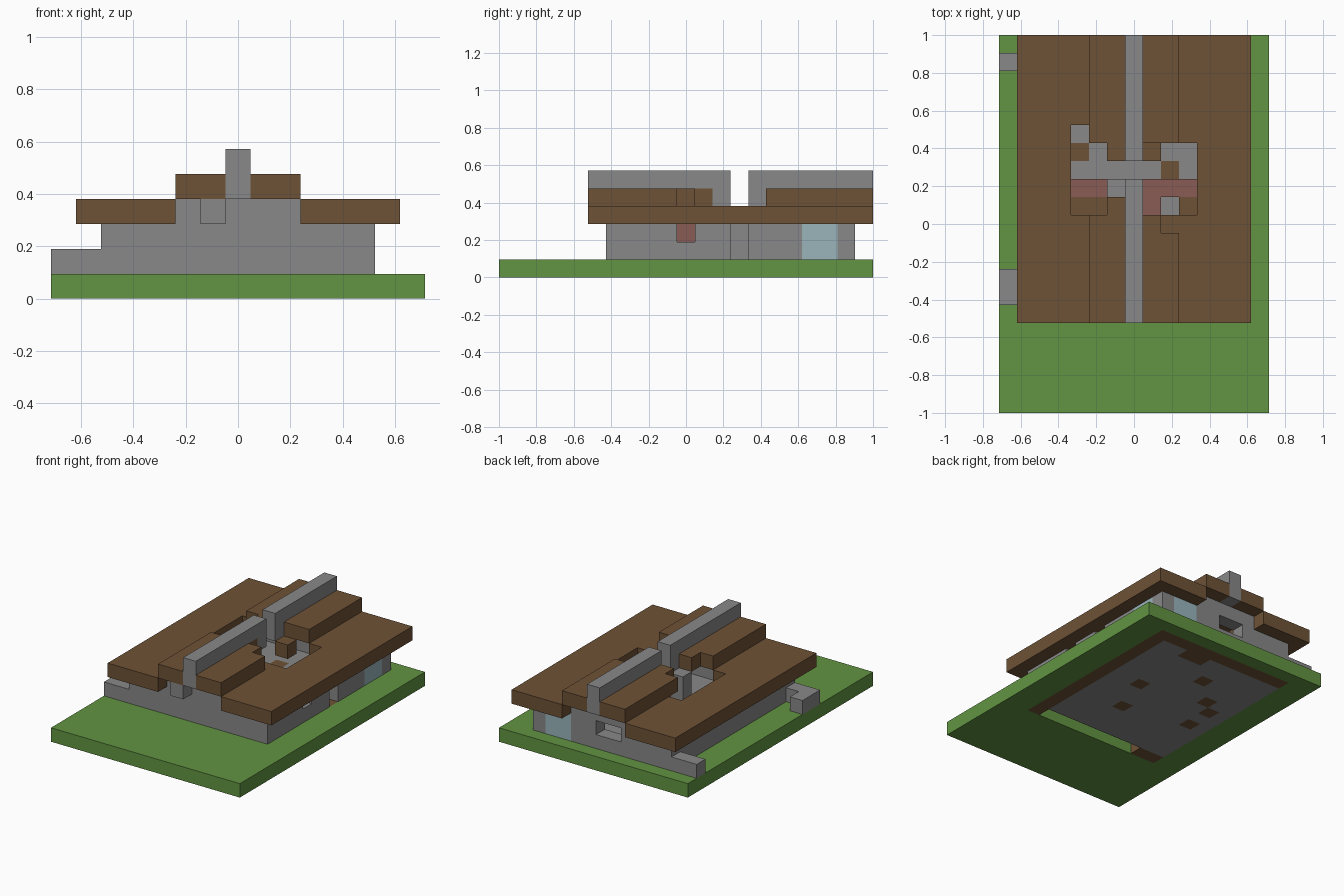
import bpy, bmesh
from itertools import product
from mathutils import Vector

cube = bpy.data.objects.get("Cube")
if cube:
    bpy.data.objects.remove(cube, do_unlink=True)

UNIT = 2 / 21  # edge of one building block


def material(name, *rgb):
    m = bpy.data.materials.new(name)
    m.use_nodes = True
    m.diffuse_color = (*rgb, 1)
    m.node_tree.nodes["Principled BSDF"].inputs["Base Color"].default_value = (*rgb, 1)
    return m


GRASS = material("grass green", .122, .296, .054)
STONE = material("stone grey", .246, .246, .246)
WOOD = material("wood brown", .156, .084, .037)
RED = material("rug red", .254, .107, .089)
GLASS = material("pale blue glass", .32, .46, .50)


def cells(boxes):
    """Block positions inside inclusive ranges (x0, x1, y0, y1, z0, z1)."""
    found = set()
    for x0, x1, y0, y1, z0, z1 in boxes:
        found |= set(product(range(x0, x1 + 1), range(y0, y1 + 1), range(z0, z1 + 1)))
    return found


def blocks(name, mat, add, cut=()):
    """Closed outer skin of the added blocks minus the cut ones."""
    filled = cells(add) - cells(cut)
    bm = bmesh.new()
    for c in filled:
        centre = Vector(c) + Vector((0, 0, .5))
        for axis, side in product(range(3), (-1, 1)):
            n = Vector((0, 0, 0))
            n[axis] = side
            if tuple(int(v) for v in Vector(c) + n) in filled:
                continue
            u = Vector((0, 0, 0))
            u[(axis + 1) % 3] = .5
            v = n.cross(u)
            corners = (-u - v, u - v, u + v, v - u)
            bm.faces.new([bm.verts.new((centre + n / 2 + k) * UNIT) for k in corners])
    bmesh.ops.remove_doubles(bm, verts=bm.verts, dist=1e-4)
    mesh = bpy.data.meshes.new(name)
    bm.to_mesh(mesh)
    bm.free()
    mesh.materials.append(mat)
    obj = bpy.data.objects.new(name, mesh)
    bpy.context.collection.objects.link(obj)


# Ground with the house footprint left open
blocks("lawn", GRASS, [(-7, 7, -10, 10, 0, 0)], [(-5, 5, -4, 9, 0, 0)])

# Stone floor with wooden patches and a wooden edge
patches = [(x, x, y, y, 0, 0) for x, y in
           ((2, 3), (1, 8), (2, 8), (-1, 6), (1, 0), (-3, 4), (-4, 3), (-4, 1))]
blocks("floor", STONE, [(-5, 4, -3, 8, 0, 0)], patches)
blocks("floor_patches", WOOD, patches)
blocks("floor_edge", WOOD, [(5, 5, -4, 9, 0, 0), (-5, 4, 9, 9, 0, 0), (-5, -4, -4, -4, 0, 0)])

# Walls with gables, windows and a side doorway
side_glass = (5, 5, 7, 8, 1, 2)
back_glass = (3, 4, 9, 9, 1, 2)
blocks("walls", STONE,
       [(-5, 5, -4, -4, 1, 2), (-5, 5, 9, 9, 1, 2),
        (-5, -5, -4, 9, 1, 2), (5, 5, -4, 9, 1, 2),
        (-2, 2, -4, -4, 3, 3), (-2, 2, 9, 9, 3, 3)],
       [side_glass, back_glass, (-1, 0, 9, 9, 2, 2),
        (5, 5, 3, 3, 1, 2), (5, 5, 0, 0, 2, 2)])
blocks("side_window", GLASS, [side_glass])
blocks("back_window", GLASS, [back_glass])
blocks("front_corbel", STONE, [(-1, -1, -5, -5, 3, 3)])

# Low yard walls beside the house
blocks("front_yard_wall", STONE, [(-7, -6, -4, -4, 1, 1), (-7, -7, -3, -3, 1, 1)])
blocks("back_yard_wall", STONE, [(-7, -6, 9, 9, 1, 1)])

# Furnishings seen through the broken roof
blocks("rug", RED, [(-3, -2, 2, 2, 1, 1), (1, 3, 2, 2, 1, 1), (1, 1, 1, 1, 1, 1)])
blocks("wall_hanging", RED, [(4, 4, 0, 0, 2, 2)])
blocks("benches", WOOD, [(-3, -2, 1, 1, 1, 1), (3, 3, 1, 1, 1, 1)])
blocks("inner_post", STONE, [(-1, -1, 2, 2, 1, 3)])

# Stepped roof with the broken opening
blocks("lower_roof", WOOD,
       [(-6, -3, -5, 10, 3, 3), (3, 6, -5, 10, 3, 3), (2, 2, 0, 0, 3, 3)],
       [(-3, -3, 1, 5, 3, 3), (3, 3, 1, 4, 3, 3)])
blocks("upper_roof", WOOD,
       [(-2, 2, -5, 10, 4, 4)],
       [(-2, -2, 1, 4, 4, 4), (-1, -1, 2, 3, 4, 4), (0, 0, 2, 4, 4, 4),
        (1, 1, 1, 4, 4, 4), (2, 2, 0, 4, 4, 4),
        (0, 0, -5, -5, 4, 4), (0, 0, 10, 10, 4, 4)])
blocks("loose_roof_block", WOOD, [(1, 1, 4, 4, 3, 3)])

# Ridge beam in two lengths, turned down at the ends
blocks("ridge_beam", STONE,
       [(0, 0, -5, 10, 5, 5), (0, 0, -5, -5, 4, 4), (0, 0, 2, 4, 4, 4), (0, 0, 10, 10, 4, 4)],
       [(0, 0, 3, 3, 4, 5)])
